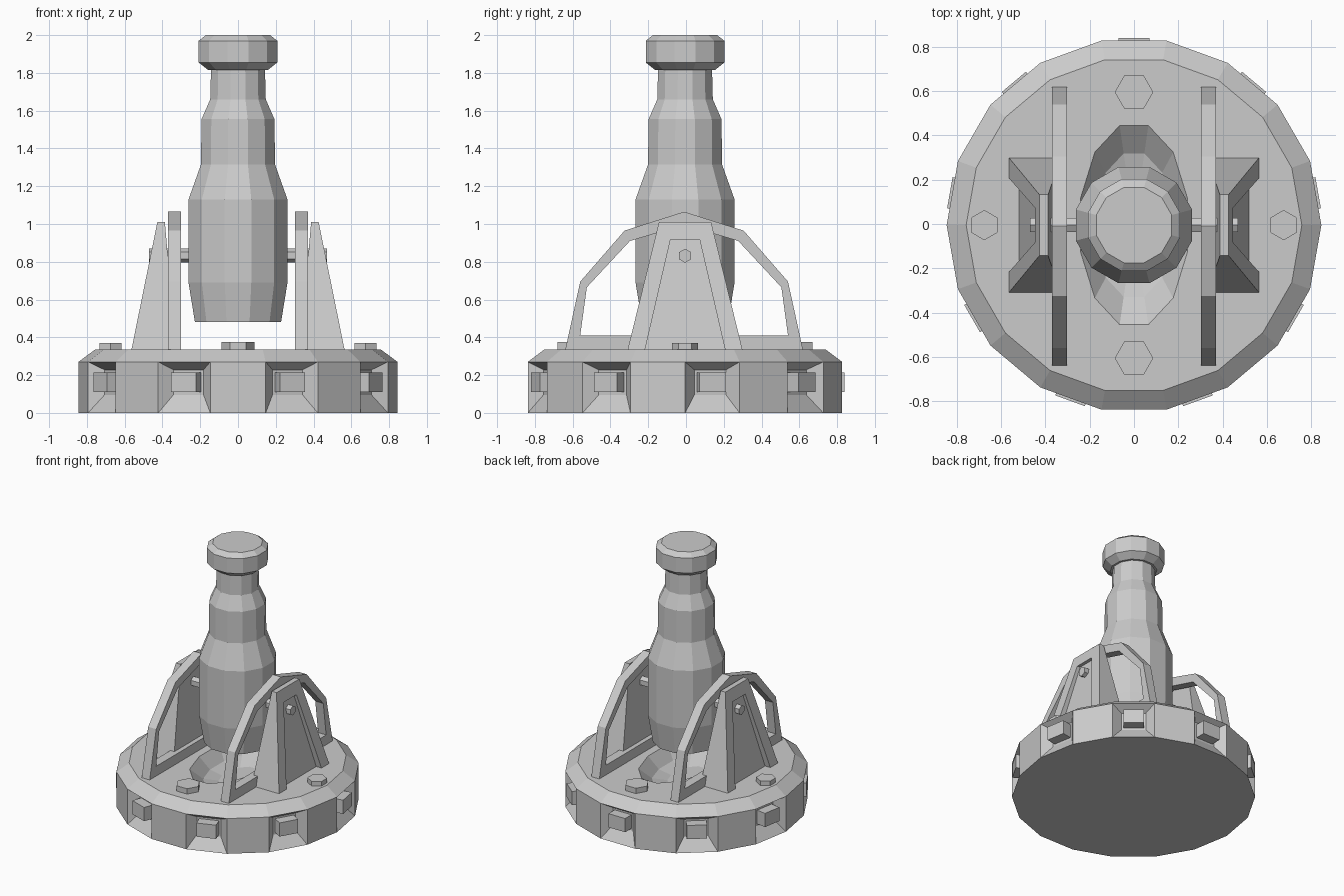
import bpy, bmesh
from math import sin, cos, pi, radians

if "Cube" in bpy.data.objects:
    bpy.data.objects.remove(bpy.data.objects["Cube"])

Y_OFF = -0.005


def finish(bm, name, mirror=False):
    bmesh.ops.recalc_face_normals(bm, faces=bm.faces)
    me = bpy.data.meshes.new(name)
    bm.to_mesh(me)
    bm.free()
    ob = bpy.data.objects.new(name, me)
    ob.location.y = Y_OFF
    bpy.context.collection.objects.link(ob)
    if mirror:
        ob.modifiers.new("Mirror", 'MIRROR').use_axis[0] = True
    return ob


def skin(bm, a, b):
    n = len(a)
    for i in range(n):
        j = (i + 1) % n
        bm.faces.new((a[i], a[j], b[j], b[i]))


def loft(bm, rings, start=True, end=True):
    rows = [[v if isinstance(v, bmesh.types.BMVert) else bm.verts.new(v) for v in r] for r in rings]
    for a, b in zip(rows, rows[1:]):
        skin(bm, a, b)
    if start:
        bm.faces.new(rows[0])
    if end:
        bm.faces.new(rows[-1])
    return rows


def ring(n, rx, ry, z, phase=0.0, cx=0.0, cy=0.0):
    return [(cx + rx * cos(phase + 2 * pi * i / n), cy + ry * sin(phase + 2 * pi * i / n), z)
            for i in range(n)]


# Round base with alternating recessed side panels and a bowl under the barrel
bm = bmesh.new()
N, R = 18, 0.845
low, mid, top = ([bm.verts.new(p) for p in ring(N, r, r, z)]
                 for r, z in ((R, 0), (R, 0.27), (0.757, 0.335)))
bm.faces.new(low)
skin(bm, mid, top)
apothem = R * cos(pi / N)
for i in range(N):
    j = (i + 1) % N
    quad = [low[i], low[j], mid[j], mid[i]]
    if i % 2:
        bm.faces.new(quad)
        continue
    a = radians(20 * i + 10)

    def panel(d, w, z0, z1):
        return [(d * cos(a) - t * sin(a), d * sin(a) + t * cos(a), z)
                for t, z in ((-w, z0), (w, z0), (w, z1), (-w, z1))]
    loft(bm, [quad, panel(apothem - 0.065, 0.085, 0.095, 0.228),
              panel(apothem - 0.065, 0.071, 0.11, 0.215),
              panel(apothem + 0.011, 0.071, 0.11, 0.215)], start=False)
bowl = loft(bm, [ring(12, 0.25 * s, 0.465 * s, z, pi / 12)
                 for s, z in ((1, 0.335), (0.72, 0.24), (0.4, 0.2))], start=False)
rim = [bm.edges.get((l[k], l[(k + 1) % len(l)])) for l in (top, bowl[0]) for k in range(len(l))]
bmesh.ops.bridge_loops(bm, edges=rim)
finish(bm, "base")

# Hexagonal bolts on the base
bm = bmesh.new()
for s in (-1, 1):
    loft(bm, [ring(6, 0.087, 0.087, z, 0, 0, 0.6 * s) for z in (0.32, 0.376)])
    loft(bm, [ring(6, 0.068, 0.068, z, pi / 6, 0.675 * s, 0) for z in (0.32, 0.37)])
finish(bm, "base_bolts")

# Barrel with flared head, lathed with 12 sides
profile = [(0.228, 0.48), (0.262, 0.69), (0.262, 1.13), (0.196, 1.315), (0.193, 1.555),
           (0.147, 1.66), (0.143, 1.815), (0.158, 1.815), (0.208, 1.855), (0.208, 1.97),
           (0.17, 2.0)]
bm = bmesh.new()
loft(bm, [ring(12, r / cos(pi / 12), r / cos(pi / 12), z, pi / 12) for r, z in profile])
finish(bm, "barrel")

# Arched side frames
half_outer = [(0.63, 0.33), (0.55, 0.695), (0.315, 0.965)]
half_inner = [(0.55, 0.41), (0.515, 0.665), (0.287, 0.91)]


def arch(half, peak, x):
    pts = half + [(0, peak)] + [(-y, z) for y, z in reversed(half)]
    return [(x, y - 0.005, z) for y, z in pts]


bm = bmesh.new()
rows = [[bm.verts.new(p) for p in loop] for loop in
        (arch(half_outer, 1.065, 0.37), arch(half_outer, 1.065, 0.302),
         arch(half_inner, 0.995, 0.302), arch(half_inner, 0.995, 0.37))]
for k in range(4):
    skin(bm, rows[k], rows[(k + 1) % 4])
finish(bm, "side_frame", mirror=True)

# Tapered pylons: a core plate with a raised border on the outer face
Z0, Z1 = 0.33, 1.01


def slope(bottom, peak, z):
    return bottom + (peak - bottom) * (z - Z0) / (Z1 - Z0)


bm = bmesh.new()
loft(bm, [[(xi, -w, z), (xo, -w, z), (xo, w, z), (xi, w, z)]
          for z, w, xi, xo in ((Z0, 0.305, 0.33, 0.52), (Z1, 0.138, 0.387, 0.405))])
border = [(0.305, Z0), (0.138, Z1), (-0.138, Z1), (-0.305, Z0),
          (-0.213, Z0), (-0.077, 0.918), (0.077, 0.918), (0.213, Z0)]
loft(bm, [[(slope(b, t, z), y, z) for y, z in border] for b, t in ((0.52, 0.405), (0.565, 0.427))])
finish(bm, "pylon", mirror=True)

# Axle through pylons and barrel
bm = bmesh.new()
loft(bm, [[(x, 0.037 * sin(k * pi / 3), 0.832 + 0.037 * cos(k * pi / 3)) for k in range(6)]
          for x in (-0.47, 0.47)])
finish(bm, "axle")
